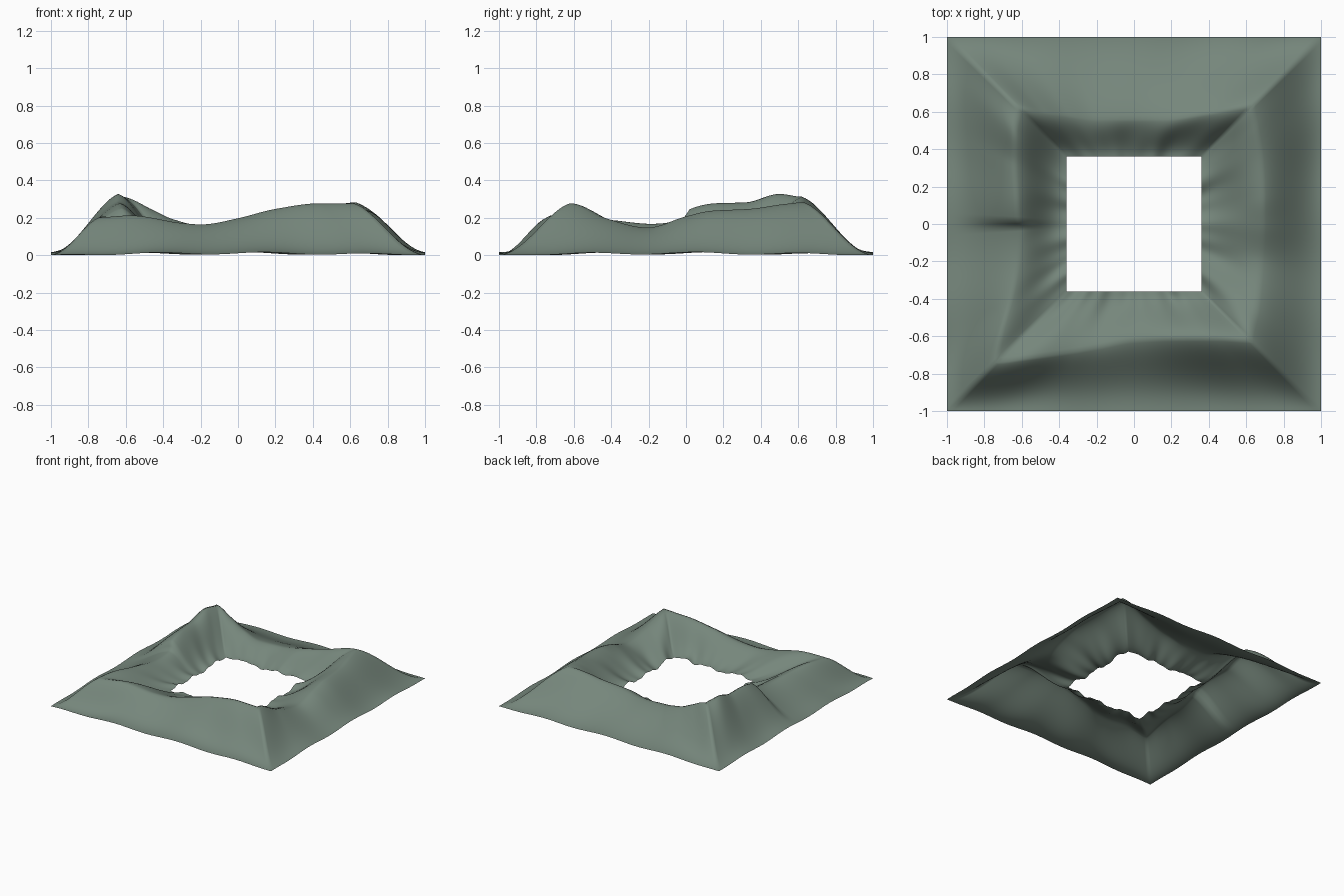
import bpy
import bmesh
import math

default_cube = bpy.data.objects.get("Cube")
if default_cube:
    bpy.data.objects.remove(default_cube, do_unlink=True)

HOLE = 0.36          # half width of the square opening
ALONG = 64           # segments along each side
INNER, OUTER = 14, 20  # rows inside and outside the crest

# Crest of each side, counter-clockwise: (position along side, distance from centre, height)
front = [(-1, .74, .21), (-.8, .72, .22), (-.45, .68, .18), (-.3, .66, .172),
         (0, .62, .205), (.33, .61, .255), (.72, .61, .285), (1, .62, .285)]
right = [(-1, .62, .285), (-.65, .66, .205), (-.3, .68, .155), (0, .69, .215),
         (.2, .69, .245), (.5, .68, .255), (.8, .65, .28), (1, .63, .29)]
back = [(-1, .63, .29), (-.65, .59, .24), (-.3, .56, .2), (0, .56, .17),
        (.35, .56, .165), (.6, .58, .2), (.8, .6, .26), (1, .62, .32)]
left = [(-1, .62, .32), (-.78, .64, .335), (-.5, .64, .29), (-.25, .63, .285),
        (-.02, .62, .25), (.02, .6, .2), (.3, .62, .175), (.6, .66, .195),
        (.85, .72, .215), (1, .74, .21)]
sides = [front, right, back, left]
hollowness = [1.1, 1, .95, 1.3]    # how hollow the inner wall of each side is
outer_flare = [1.55, 1.1, 1.1, 1.2]  # how hollow the outer slope of each side is


def smoothstep(t):
    return t * t * (3 - 2 * t)


def slope(points, i, column):
    """Tangent at a crest point; flat at local highs and lows."""
    if i == 0 or i == len(points) - 1:
        return 0
    a, b, c = points[i - 1], points[i], points[i + 1]
    before = (b[column] - a[column]) / (b[0] - a[0])
    after = (c[column] - b[column]) / (c[0] - b[0])
    if before * after <= 0:
        return 0
    return 2 * before * after / (before + after)


def crest_value(points, s, column):
    """Smooth interpolation through the crest points."""
    i = max(k for k in range(len(points) - 1) if points[k][0] <= s)
    a, b = points[i], points[i + 1]
    width = b[0] - a[0]
    t = (s - a[0]) / width
    rise = smoothstep(t)
    return (a[column] * (1 - rise) + b[column] * rise
            + width * t * (1 - t) ** 2 * slope(points, i, column)
            - width * t * t * (1 - t) * slope(points, i + 1, column))


def cross_section(side, s):
    """Distances and heights from the opening out to the border."""
    crest = crest_value(sides[side], s, 1)
    height = crest_value(sides[side], s, 2)
    fade = 1 - s ** 4
    inner_power = 1 + (hollowness[side] - 1) * fade
    outer_power = 1.2 + (outer_flare[side] - 1.2) * fade
    # Irregular lip around the opening, with gullies near the corners
    lip = .06 + fade * (.01 * math.sin(9 * s + 2 * side) + .004 * math.sin(23 * s + side))
    gully = .025 * math.exp(-((abs(s) - .7) / .12) ** 2) * fade
    border = .018 - .01 * s * s + .006 * math.sin(11 * s + side) * fade
    rows = []
    for i in range(INNER):
        t = i / INNER
        z = lip + (height - lip) * (.8 * smoothstep(t) + .2 * t) ** inner_power
        z += gully * (1 - t) ** 2
        z += .004 * math.sin(math.pi * t) * math.sin(9 * s + 3 * t + side) * fade
        rows.append((HOLE + (crest - HOLE) * t, z))
    for i in range(OUTER + 1):
        t = i / OUTER
        fall = (.65 * smoothstep(1 - t) + .35 * (1 - t)) ** outer_power
        rows.append((crest + (1 - crest) * t, border + (height - border) * fall))
    return rows


# Ridge sheet: cross-sections swept around the square and mitred at the corners
bm = bmesh.new()
ring = []
for side in range(4):
    angle = side * math.pi / 2
    ca, sa = math.cos(angle), math.sin(angle)
    for j in range(ALONG):
        s = 2 * j / ALONG - 1
        column = []
        for d, z in cross_section(side, s):
            x, y = s * d, -d
            column.append(bm.verts.new((x * ca - y * sa, x * sa + y * ca, z)))
        ring.append(column)

for k, column in enumerate(ring):
    following = ring[(k + 1) % len(ring)]
    for i in range(len(column) - 1):
        bm.faces.new((column[i], column[i + 1], following[i + 1], following[i]))
bm.normal_update()

# Drop the sheet onto the ground
lowest = min(v.co.z for v in bm.verts)
for v in bm.verts:
    v.co.z -= lowest

mesh = bpy.data.meshes.new("mountain_ring")
bm.to_mesh(mesh)
bm.free()
terrain = bpy.data.objects.new("mountain_ring", mesh)
bpy.context.collection.objects.link(terrain)

# Grey green ground colour
ground = bpy.data.materials.new("grey_green")
ground.use_nodes = True
colour = (.18, .24, .2, 1)
ground.diffuse_color = colour
shader = ground.node_tree.nodes["Principled BSDF"]
shader.inputs["Base Color"].default_value = colour
shader.inputs["Roughness"].default_value = .9
mesh.materials.append(ground)

bpy.ops.object.select_all(action="DESELECT")
terrain.select_set(True)
bpy.context.view_layer.objects.active = terrain
bpy.ops.object.shade_smooth_by_angle(angle=math.radians(80))
